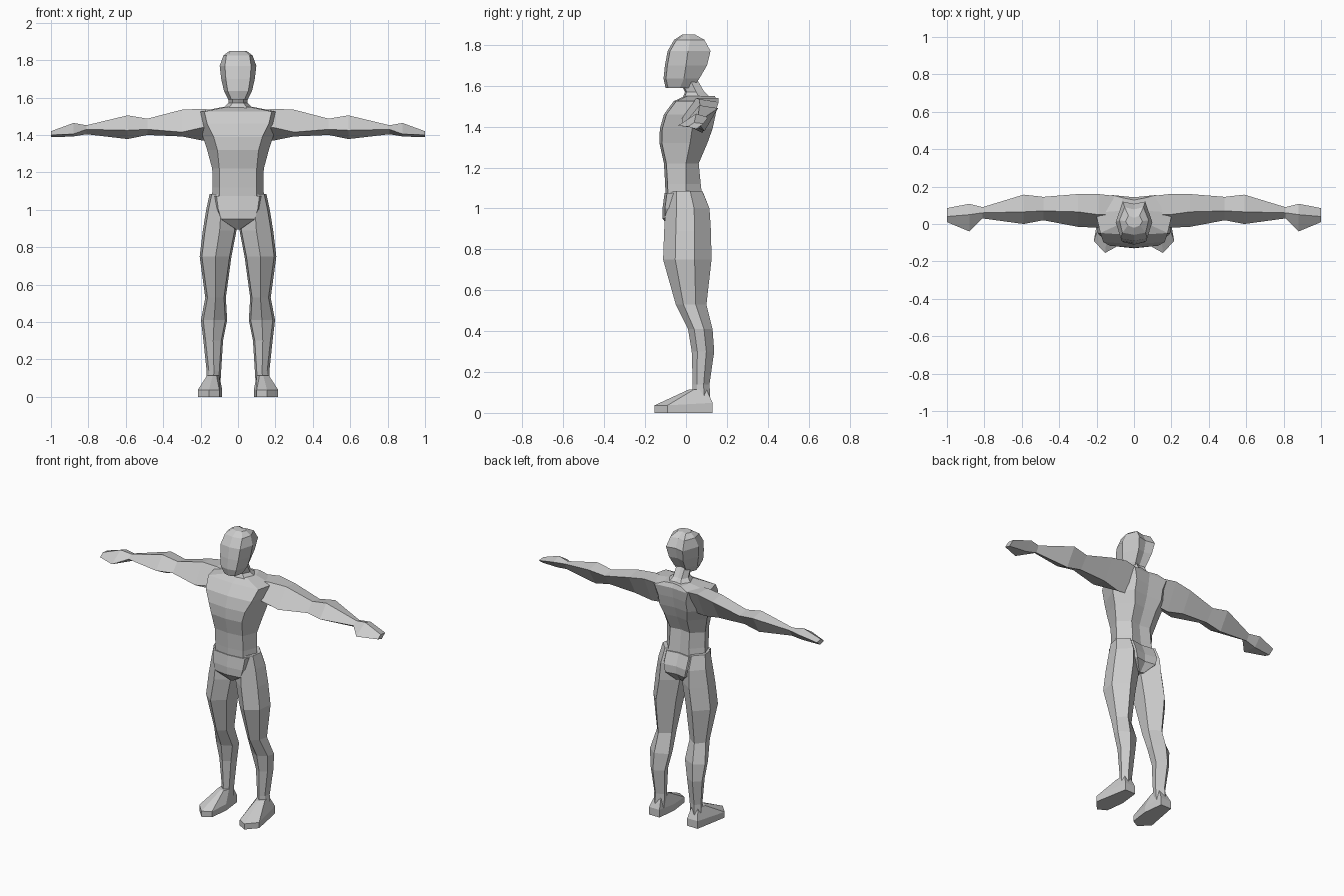
import bpy, bmesh

grey = bpy.data.materials.new("light_grey")
grey.diffuse_color = (0.6, 0.6, 0.6, 1)


def loft(name, rings, mirror=False):
    """Skin a list of equal-length point rings and cap both ends."""
    bm = bmesh.new()
    loops = [[bm.verts.new(p) for p in ring] for ring in rings]
    n = len(loops[0])
    for lo, hi in zip(loops, loops[1:]):
        for i in range(n):
            j = (i + 1) % n
            bm.faces.new((lo[i], lo[j], hi[j], hi[i]))
    bm.faces.new(loops[0])
    bm.faces.new(loops[-1])
    bmesh.ops.recalc_face_normals(bm, faces=bm.faces)
    mesh = bpy.data.meshes.new(name)
    bm.to_mesh(mesh)
    bm.free()
    mesh.materials.append(grey)
    obj = bpy.data.objects.new(name, mesh)
    bpy.context.collection.objects.link(obj)
    if mirror:
        mod = obj.modifiers.new("mirror", 'MIRROR')
        mod.use_mirror_merge = False
    return obj


def body_ring(z, a, w, yf, ys, b, yb, curve=0.012):
    """Symmetric eight-sided ring: front panel a, side w, back panel b."""
    half = [(a, yf + curve), (w, ys), (b, yb)]
    pts = [(0, yf)] + half + [(0, yb - curve)]
    pts += [(-x, y) for x, y in reversed(half)]
    return [(x, y, z) for x, y in pts]


def leg_ring(z, xi, xo, yf, yb):
    """Six-sided limb ring with a front and a back ridge."""
    xc, d = (xi + xo) / 2, yb - yf
    return [(xc, yf, z), (xo - .012, yf + .25 * d, z), (xo, yf + .65 * d, z),
            (xc + .01, yb, z), (xi, yf + .7 * d, z), (xi + .01, yf + .25 * d, z)]


def arm_ring(x, yf, zf, yt, zt, yb, zb, yu, zu):
    """Four-sided ring: front, top, back and under edges."""
    return [(x, yf, zf), (x, yt, zt), (x, yb, zb), (x, yu, zu)]


# Torso, from waist to collar
loft("torso", [body_ring(*r) for r in (
    (1.05, .10, .142, -.100, .00, .08, .080),
    (1.12, .10, .135, -.102, .00, .07, .072),
    (1.22, .10, .138, -.108, .00, .07, .062),
    (1.32, .11, .165, -.130, .02, .08, .105),
    (1.39, .13, .188, -.128, .03, .10, .130),
    (1.46, .165, .200, -.108, .05, .10, .145),
    (1.525, .18, .205, -.060, .06, .12, .155),
    (1.55, .06, .080, -.005, .07, .06, .140))])

# Neck, leaning forward
loft("neck", [body_ring(*r, curve=.008) for r in (
    (1.53, .06, .095, -.02, .07, .05, .135),
    (1.57, .03, .052, -.005, .05, .03, .090),
    (1.63, .03, .046, -.035, .02, .03, .055))])

# Head
loft("head", [body_ring(*r) for r in (
    (1.59, .035, .052, -.100, -.03, .03, .035),
    (1.635, .055, .075, -.110, -.01, .04, .065),
    (1.70, .065, .090, -.103, .00, .05, .103),
    (1.77, .070, .098, -.090, .01, .06, .120),
    (1.825, .062, .078, -.058, .02, .05, .090),
    (1.85, .032, .045, -.020, .015, .03, .045))])

# Pelvis, narrowing to the crotch
loft("pelvis", [body_ring(*r) for r in (
    (1.075, .115, .145, -.105, .00, .08, .085),
    (1.00, .105, .135, -.115, .00, .08, .115),
    (.95, .090, .100, -.115, .01, .07, .115),
    (.895, .010, .020, -.070, .00, .02, .070))])

# Legs from hip to ankle
loft("legs", [leg_ring(*r) for r in (
    (1.085, .02, .152, -.090, .080),
    (1.00, .012, .170, -.100, .115),
    (.89, .008, .188, -.107, .122),
    (.75, .035, .205, -.112, .125),
    (.53, .065, .175, -.050, .100),
    (.41, .058, .198, .010, .130),
    (.30, .080, .185, .028, .138),
    (.14, .090, .168, .033, .115),
    (.05, .095, .170, .030, .120))], mirror=True)

# Feet: sole, upper edge, instep
sole = [(.10, .13), (.175, .13), (.215, -.09), (.155, -.155), (.10, -.125), (.085, 0)]
instep = [(.11, .10), (.155, .10), (.165, .04), (.135, .015), (.115, .015), (.10, .05)]
loft("feet", [[(x, y, 0) for x, y in sole],
              [(x, y, .042 + .08 * max(y, -.1) * .7) for x, y in sole],
              [(x, y, .115) for x, y in instep]], mirror=True)

# Arms running out into flat hands with a thumb bump
loft("arms", [arm_ring(*r) for r in (
    (.10, .00, 1.44, .05, 1.53, .150, 1.53, .08, 1.38),
    (.19, -.02, 1.44, .05, 1.54, .160, 1.54, .08, 1.37),
    (.30, -.015, 1.415, .065, 1.535, .160, 1.52, .09, 1.392),
    (.485, .02, 1.43, .07, 1.487, .145, 1.475, .09, 1.40),
    (.59, .00, 1.425, .065, 1.505, .157, 1.49, .09, 1.378),
    (.81, .03, 1.43, .06, 1.452, .090, 1.445, .07, 1.404),
    (.88, -.04, 1.405, .05, 1.464, .108, 1.445, .06, 1.392),
    (1.0, .01, 1.40, .04, 1.42, .085, 1.415, .05, 1.388))], mirror=True)
